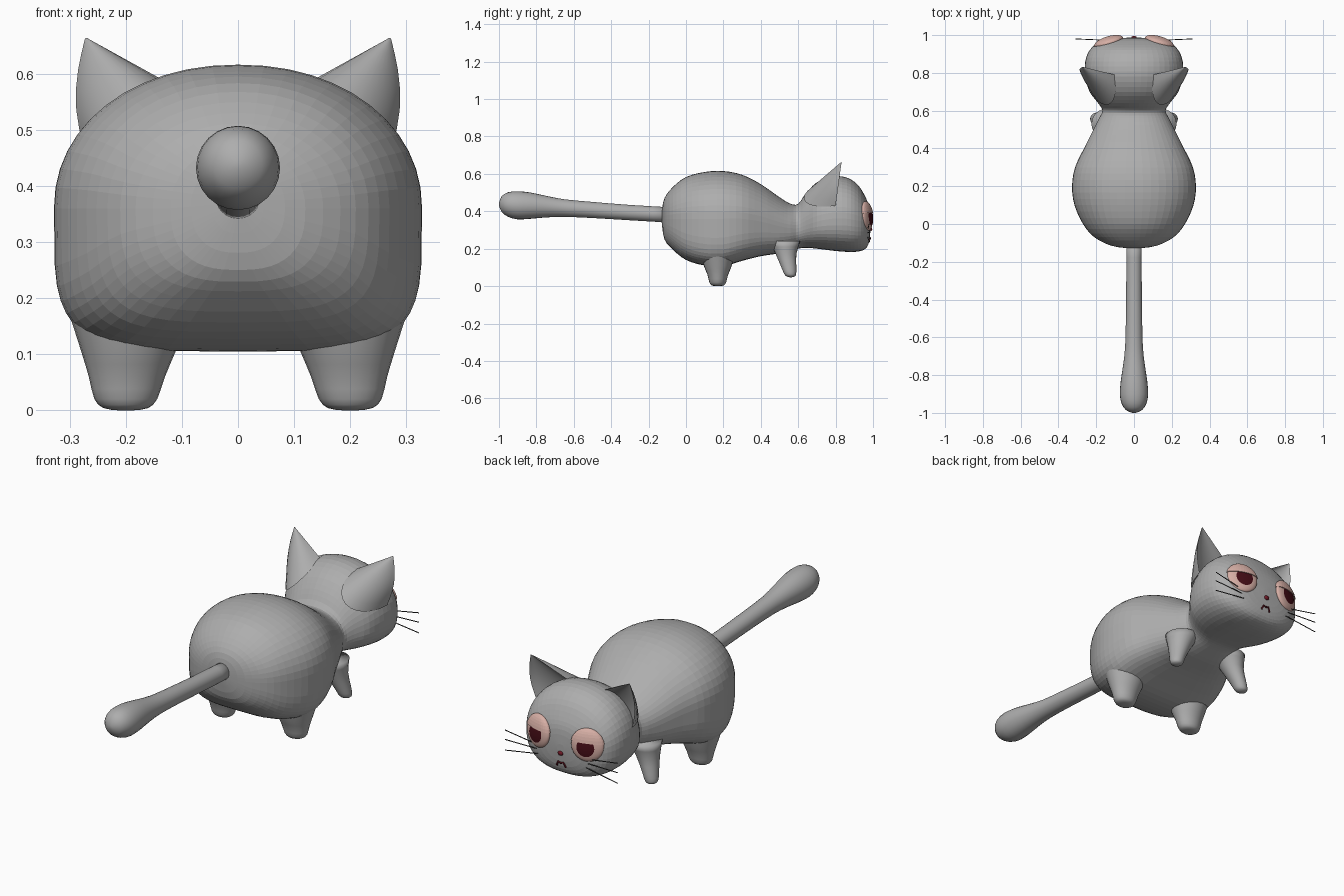
import bpy, bmesh, math
from mathutils import Vector, Matrix

if "Cube" in bpy.data.objects:
    bpy.data.objects.remove(bpy.data.objects["Cube"])


def material(name, rgb):
    m = bpy.data.materials.new(name)
    m.diffuse_color = (*rgb, 1)
    m.use_nodes = True
    m.node_tree.nodes["Principled BSDF"].inputs["Base Color"].default_value = m.diffuse_color
    return m


GREY = material("grey fur", (0.42, 0.42, 0.42))
PINK = material("pink eye", (0.68, 0.43, 0.38))
MAROON = material("dark maroon", (0.06, 0.004, 0.008))
RED = material("nose red", (0.16, 0.01, 0.02))
BLACK = material("whisker black", (0.04, 0.04, 0.04))


def finish(bm, name, mat, smooth=False):
    bmesh.ops.recalc_face_normals(bm, faces=bm.faces)
    for f in bm.faces:
        f.smooth = smooth
    me = bpy.data.meshes.new(name)
    bm.to_mesh(me)
    bm.free()
    me.materials.append(mat)
    ob = bpy.data.objects.new(name, me)
    bpy.context.collection.objects.link(ob)
    return ob


def loft(name, rings, mat, smooth=False):
    """Skin a list of equal-length point rings and cap both ends."""
    bm = bmesh.new()
    vs = [[bm.verts.new(p) for p in r] for r in rings]
    n = len(vs[0])
    for a, b in zip(vs, vs[1:]):
        for i in range(n):
            j = (i + 1) % n
            bm.faces.new((a[i], a[j], b[j], b[i]))
    bm.faces.new(vs[0])
    bm.faces.new(vs[-1])
    return finish(bm, name, mat, smooth)


def refine(stations, k):
    """Catmull-Rom subdivision of a station table."""
    out = []
    for i in range(len(stations) - 1):
        p0, p1, p2, p3 = (stations[min(max(i + d, 0), len(stations) - 1)] for d in (-1, 0, 1, 2))
        for s in range(k):
            t = s / k
            out.append([0.5 * (2 * b + (c - a) * t + (2 * a - 5 * b + 4 * c - d) * t * t
                               + (3 * b - a - 3 * c + d) * t ** 3)
                        for a, b, c, d in zip(p0, p1, p2, p3)])
    out.append(list(stations[-1]))
    return out


def spow(v, e):
    return math.copysign(abs(v) ** e, v)


# body and head: y, half width, top, widest height, bottom, lower squareness
BODY = [
    (-0.130, 0.02, 0.40, 0.37, 0.34, 2.2),
    (-0.115, 0.12, 0.47, 0.36, 0.25, 2.6),
    (-0.07, 0.21, 0.53, 0.36, 0.195, 3.2),
    (0.0, 0.27, 0.583, 0.36, 0.14, 4),
    (0.1, 0.315, 0.61, 0.36, 0.11, 4.4),
    (0.2, 0.328, 0.615, 0.36, 0.107, 4.4),
    (0.3, 0.312, 0.595, 0.36, 0.135, 4),
    (0.4, 0.265, 0.545, 0.345, 0.16, 3.5),
    (0.5, 0.215, 0.475, 0.32, 0.175, 3),
    (0.56, 0.185, 0.44, 0.31, 0.19, 2.6),
    (0.60, 0.167, 0.44, 0.31, 0.20, 2.4),
    (0.64, 0.19, 0.495, 0.325, 0.205, 2.4),
    (0.70, 0.235, 0.555, 0.345, 0.20, 2.5),
    (0.78, 0.258, 0.587, 0.36, 0.19, 2.6),
    (0.86, 0.258, 0.58, 0.36, 0.183, 2.6),
    (0.92, 0.235, 0.54, 0.35, 0.185, 2.6),
    (0.96, 0.19, 0.475, 0.34, 0.20, 2.5),
    (0.98, 0.12, 0.42, 0.33, 0.24, 2.2),
    (0.987, 0.02, 0.35, 0.33, 0.31, 2.0),
]
rings = []
for y, w, top, mid, bot, nb in refine(BODY, 3):
    ring = []
    for i in range(48):
        a = 2 * math.pi * i / 48
        c, s = math.cos(a), math.sin(a)
        e = 2 / (2.1 if s >= 0 else nb)
        h = top - mid if s >= 0 else mid - bot
        ring.append((w * spow(c, e), y, mid + h * spow(s, e)))
    rings.append(ring)
loft("body_and_head", rings, GREY)

# tail with a bulb at its end: y, centre height, radius
TAIL = [(-0.08, 0.38, 0.041), (-0.3, 0.393, 0.041), (-0.5, 0.407, 0.043), (-0.65, 0.417, 0.047),
        (-0.75, 0.425, 0.058), (-0.83, 0.43, 0.07), (-0.9, 0.432, 0.075), (-0.95, 0.436, 0.066),
        (-0.985, 0.438, 0.043), (-1.0, 0.438, 0.008)]
loft("tail", [[(r * math.cos(i * math.pi / 12), y, z + r * math.sin(i * math.pi / 12))
               for i in range(24)] for y, z, r in refine(TAIL, 2)], GREY, True)

# legs: x, y, z, radius across, radius along
HIND = [(0.19, 0.17, 0.20, 0.12, 0.10), (0.195, 0.17, 0.11, 0.086, 0.075), (0.198, 0.17, 0.06, 0.068, 0.055),
        (0.2, 0.17, 0.02, 0.056, 0.045), (0.2, 0.17, 0.004, 0.04, 0.033), (0.2, 0.17, 0.0, 0.015, 0.012)]
FORE = [(0.145, 0.53, 0.24, 0.08, 0.08), (0.165, 0.535, 0.17, 0.055, 0.055), (0.19, 0.55, 0.1, 0.038, 0.04),
        (0.2, 0.557, 0.065, 0.032, 0.032), (0.202, 0.56, 0.052, 0.022, 0.022), (0.202, 0.56, 0.047, 0.006, 0.006)]


def ear(s):
    """Pointed ear with a rounded back and a hollow front."""
    inner, outer, back = Vector((0.1, 0.79, 0.57)), Vector((0.262, 0.8, 0.43)), Vector((0.15, 0.63, 0.47))
    tip = Vector((0.272, 0.832, 0.665))
    rings = []
    for t in (0, 0.15, 0.3, 0.45, 0.6, 0.75, 0.87, 0.95, 0.99):
        i, o, b = (p.lerp(tip, t) for p in (inner, outer, back))
        o.x += 0.022 * math.sin(math.pi * t)
        m, h = (i + o) / 2, (o - i) / 2
        d = b - m
        ring = [m + h * math.cos(k * math.pi / 12) + d * math.sin(k * math.pi / 12) for k in range(13)]
        ring += [m - h * math.cos(k * math.pi / 8) + d * 0.4 * math.sin(k * math.pi / 8) for k in range(1, 8)]
        rings.append([(s * p.x, p.y, p.z) for p in ring])
    return rings


def ellipsoid(radii, seg=32):
    bm = bmesh.new()
    bmesh.ops.create_uvsphere(bm, u_segments=seg, v_segments=seg // 2, radius=1)
    bmesh.ops.scale(bm, vec=radii, verts=bm.verts)
    return bm


def line(name, pts, r, mat):
    cu = bpy.data.curves.new(name, 'CURVE')
    cu.dimensions = '3D'
    cu.bevel_depth = r
    cu.bevel_resolution = 1
    cu.use_fill_caps = True
    sp = cu.splines.new('POLY')
    sp.points.add(len(pts) - 1)
    for p, c in zip(sp.points, pts):
        p.co = (*c, 1)
    cu.materials.append(mat)
    bpy.context.collection.objects.link(bpy.data.objects.new(name, cu))


R, D, LID = 0.078, 0.024, 0.016   # eye radius, eye bulge, lid edge height
for s, side in ((-1, "left"), (1, "right")):
    for name, table in (("hind_leg", HIND), ("front_leg", FORE)):
        loft(f"{name}_{side}", [[(s * (x + rx * math.cos(i * math.pi / 12)), y + ry * math.sin(i * math.pi / 12), z)
                                 for i in range(24)] for x, y, z, rx, ry in refine(table, 2)], GREY, True)
    loft(f"ear_{side}", ear(s), GREY).data.shade_smooth()
    bpy.context.view_layer.objects.active = bpy.data.objects[f"ear_{side}"]
    bpy.data.objects[f"ear_{side}"].select_set(True)
    bpy.ops.object.shade_smooth_by_angle(angle=math.radians(40))
    bpy.ops.object.select_all(action='DESELECT')

    # eye frame: local y points out of the face, turned outward and slightly up
    frame = (Matrix.Translation((s * 0.135, 0.966, 0.373))
             @ Matrix.Rotation(-s * math.radians(17), 4, 'Z') @ Matrix.Rotation(math.radians(6), 4, 'X'))
    finish(ellipsoid((R, D, R)), f"eye_{side}", PINK, True).matrix_world = frame

    # heavy upper eyelid, cut flat along its lower edge
    bm = ellipsoid((R * 1.04, D * 1.25, R * 1.04))
    cut = bmesh.ops.bisect_plane(bm, geom=bm.verts[:] + bm.edges[:] + bm.faces[:],
                                 plane_co=(0, 0, LID), plane_no=(0, 0, 1), clear_inner=True)
    bmesh.ops.edgeloop_fill(bm, edges=[e for e in cut["geom_cut"] if isinstance(e, bmesh.types.BMEdge)])
    finish(bm, f"eyelid_{side}", PINK).matrix_world = frame

    # pupil plate following the eye surface below the lid
    bm = bmesh.new()
    bmesh.ops.create_circle(bm, cap_ends=True, segments=32, radius=0.043)
    for f in bm.faces[:]:
        bmesh.ops.poke(bm, faces=[f])
    bmesh.ops.subdivide_edges(bm, edges=bm.edges[:], cuts=2, use_grid_fill=True)
    for v in bm.verts:
        x, z = v.co.x - s * 0.004, min(v.co.y - 0.008, LID)
        v.co = (x, D * math.sqrt(max(0, 1 - (x * x + z * z) / R ** 2)) + 0.002, z)
    bmesh.ops.dissolve_degenerate(bm, edges=bm.edges[:], dist=1e-5)
    finish(bm, f"pupil_{side}", MAROON).matrix_world = frame

    # three fanned whiskers
    for k, (z0, z1) in enumerate(((0.305, 0.335), (0.285, 0.288), (0.262, 0.235))):
        line(f"whisker_{side}_{k + 1}", [(s * 0.13, 0.972, z0), (s * 0.31, 0.98, z1)], 0.0022, BLACK)

# nose and frowning mouth
finish(ellipsoid((0.014, 0.009, 0.011), 16), "nose", RED, True).matrix_world = Matrix.Translation((0, 0.987, 0.305))
line("mouth", [(-0.025, 0.979, 0.238), (-0.014, 0.983, 0.26), (0, 0.984, 0.255),
               (0.014, 0.983, 0.26), (0.025, 0.979, 0.238)], 0.005, MAROON)
